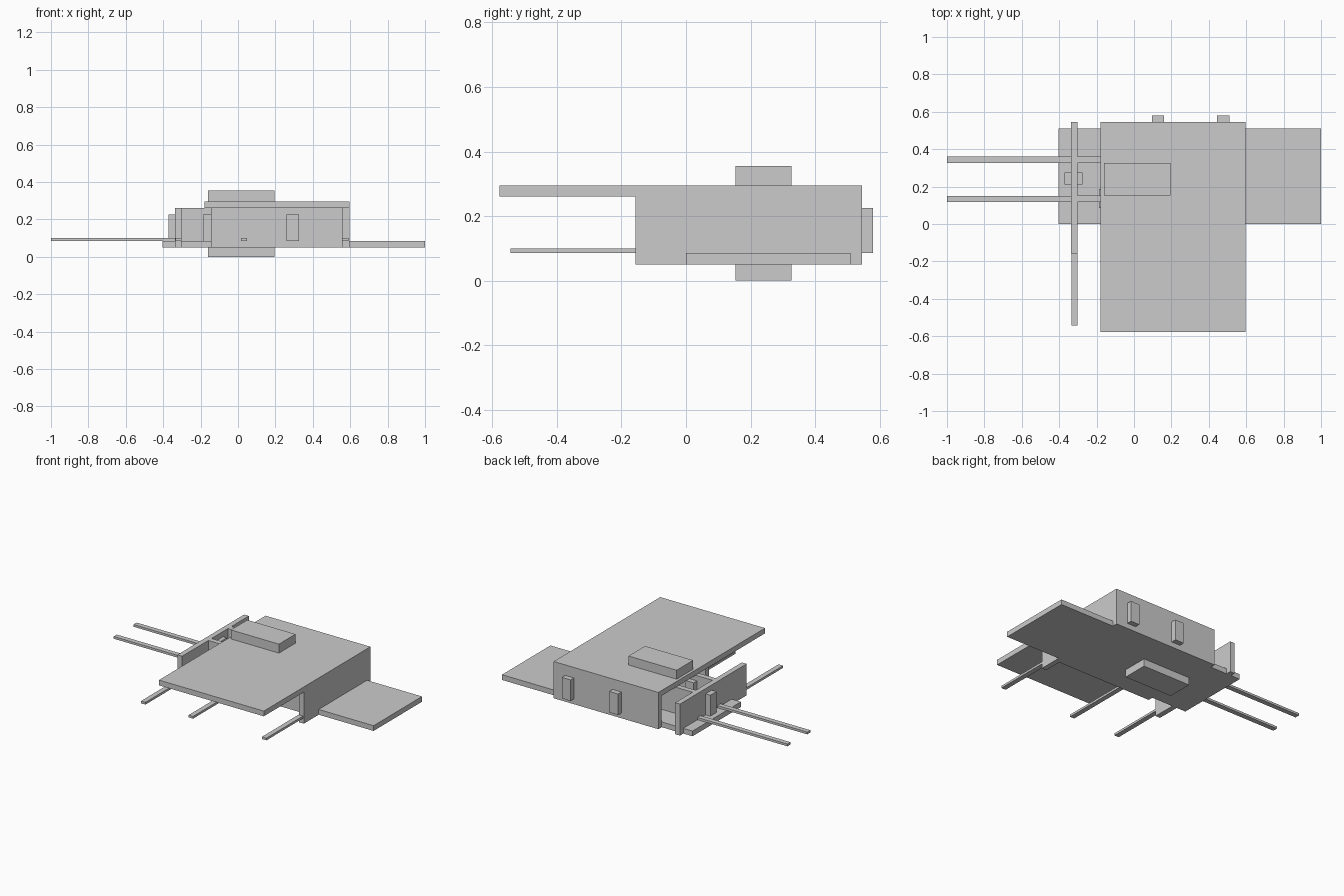
import bpy

if "Cube" in bpy.data.objects:
    bpy.data.objects.remove(bpy.data.objects["Cube"])


def box(name, x, y, z):
    """Axis-aligned box from (min, max) ranges."""
    bpy.ops.mesh.primitive_cube_add(
        size=1, location=[(r[0] + r[1]) / 2 for r in (x, y, z)])
    ob = bpy.context.object
    ob.name = name
    ob.scale = [r[1] - r[0] for r in (x, y, z)]
    bpy.ops.object.transform_apply(location=False, rotation=False, scale=True)
    return ob


WALL = (0.05, 0.26)
DOOR = (0.085, 0.225)
BEAM = (0.085, 0.10)

# Floor and roof slabs
box("floor_slab", (-0.405, 1.0), (0.0, 0.51), (0.05, 0.085))
box("roof_slab", (-0.178, 0.595), (-0.578, 0.545), (0.26, 0.295))

# Matching blocks under the floor and on the roof
for name, z in (("base_block", (0.0, 0.05)), ("roof_block", (0.295, 0.355))):
    box(name, (-0.16, 0.195), (0.153, 0.327), z)

# Outer walls
box("left_wall", (-0.337, -0.302), (-0.157, 0.545), WALL)
box("right_wall", (0.56, 0.595), (-0.157, 0.545), WALL)
box("back_wall", (-0.178, 0.56), (0.51, 0.545), WALL)
box("front_wall", (-0.145, 0.56), (-0.035, 0.0), WALL)

# Inner partitions
box("cross_partition", (0.015, 0.05), (0.0, 0.51), WALL)
for name, y in (("front_partition", (0.118, 0.153)),
                ("back_partition", (0.327, 0.362))):
    box(name, (-0.302, 0.015), y, WALL)

# Doors, each thicker than its wall
box("left_door", (-0.372, -0.275), (0.21, 0.275), DOOR)
box("partition_door", (-0.188, -0.123), (0.085, 0.188), DOOR)
box("front_door", (0.26, 0.325), (-0.07, 0.035), DOOR)
for i, x in enumerate((0.095, 0.445)):
    box(f"back_door_{i + 1}", (x, x + 0.065), (0.475, 0.58), DOOR)

# Thin beams running out to the left and to the front
for i, y in enumerate((0.118, 0.327)):
    box(f"left_beam_{i + 1}", (-1.0, -0.32), (y, y + 0.033), BEAM)
for i, (x, end) in enumerate(((-0.335, -0.15), (0.016, -0.03), (0.557, -0.15))):
    box(f"front_beam_{i + 1}", (x, x + 0.033), (-0.543, end), BEAM)
